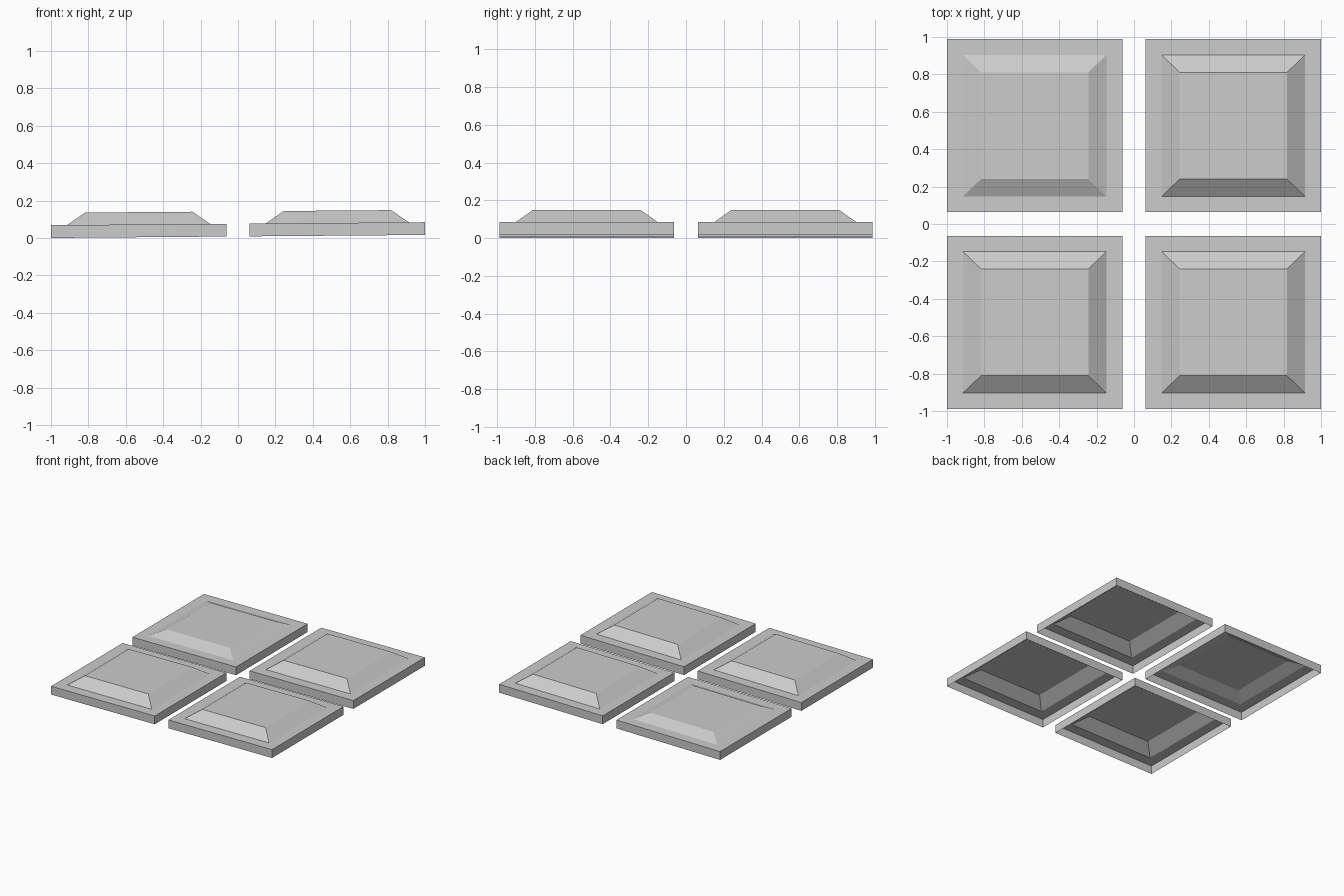
import bpy, bmesh

if "Cube" in bpy.data.objects:
    bpy.data.objects.remove(bpy.data.objects["Cube"])

TILT = 0.008          # slight rise of the whole panel set toward +x


def ring(bm, x0, x1, y0, y1, z):
    pts = [(x0, y0), (x1, y0), (x1, y1), (x0, y1)]
    return [bm.verts.new((x, y, z + TILT * (x + 1))) for x, y in pts]


def raised_panel(name, sx, sy, rise):
    bm = bmesh.new()
    # rings: bottom edge, top edge, foot of bevel, raised field
    levels = [(0.062, 1.0, 0.063, 0.988, 0.0),
              (0.062, 1.0, 0.063, 0.988, 0.068),
              (0.148, 0.914, 0.148, 0.903, 0.068),
              (0.244, 0.818, 0.240, 0.811, 0.068 + rise)]
    rings = []
    for a, b, c, d, z in levels:
        xs, ys = sorted((sx * a, sx * b)), sorted((sy * c, sy * d))
        rings.append(ring(bm, *xs, *ys, z))
    for lo, hi in zip(rings, rings[1:]):
        for i in range(4):
            j = (i + 1) % 4
            bm.faces.new((lo[i], lo[j], hi[j], hi[i]))
    bm.faces.new(rings[-1])      # underside stays open
    mesh = bpy.data.meshes.new(name)
    bm.to_mesh(mesh)
    bm.free()
    obj = bpy.data.objects.new(name, mesh)
    bpy.context.collection.objects.link(obj)


# two by two set of hollow raised panels; the back left one is shallower
for fx, sx in (("left", -1), ("right", 1)):
    for fy, sy in (("front", -1), ("back", 1)):
        shallow = sx < 0 and sy > 0
        raised_panel(f"panel_{fy}_{fx}", sx, sy, 0.043 if shallow else 0.066)
